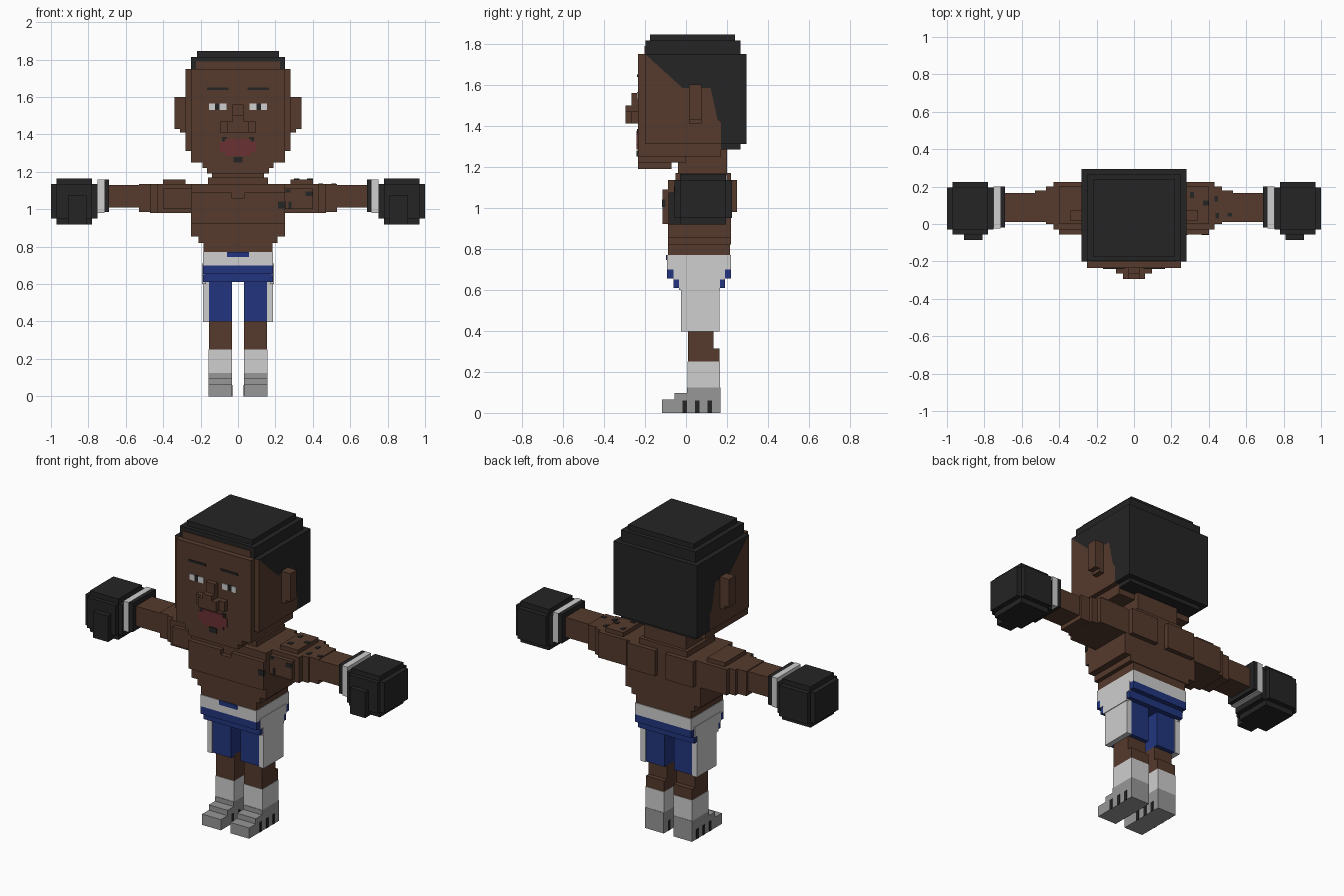
import bpy, bmesh
from mathutils import Vector


def material(name, rgb):
    m = bpy.data.materials.new(name)
    m.diffuse_color = (*rgb, 1)
    return m


SKIN = material("skin brown", (0.092, 0.043, 0.026))
BLACK = material("black", (0.018, 0.018, 0.018))
WHITE = material("white", (0.62, 0.62, 0.62))
BLUE = material("blue", (0.016, 0.036, 0.21))
GREY = material("shoe grey", (0.31, 0.31, 0.31))
RED = material("lip red", (0.145, 0.031, 0.034))


def add_box(bm, x0, x1, y0, y1, z0, z1):
    r = bmesh.ops.create_cube(bm, size=1)
    for v in r["verts"]:
        v.co = Vector((x0 + (v.co.x + 0.5) * (x1 - x0),
                       y0 + (v.co.y + 0.5) * (y1 - y0),
                       z0 + (v.co.z + 0.5) * (z1 - z0)))


def finish(name, bm, *mats):
    bmesh.ops.recalc_face_normals(bm, faces=bm.faces)
    me = bpy.data.meshes.new(name)
    bm.to_mesh(me)
    bm.free()
    for m in mats:
        me.materials.append(m)
    ob = bpy.data.objects.new(name, me)
    bpy.context.collection.objects.link(ob)
    return ob


def part(name, mat, *boxes, side=1):
    """One object made of boxes (x0, x1, y0, y1, z0, z1); side=-1 mirrors in x."""
    bm = bmesh.new()
    for x0, x1, *rest in boxes:
        a, b = sorted((x0 * side, x1 * side))
        add_box(bm, a, b, *rest)
    return finish(name, bm, mat)


def core(name, mat, w, *rest):
    """Parts symmetric about x = 0: half widths instead of x ranges."""
    return part(name, mat, *[(-b[0], *b) for b in (w, *rest)])


# Head block, cut along the hairline and coloured by region
bm = bmesh.new()
add_box(bm, -0.28, 0.28, -0.2, 0.295, 1.31, 1.75)
cuts = [((0, -0.2, 1.75), (0, 0.905, 1)),
        ((0, 0, 1.585), (0, 0, 1)),
        ((0, 0.12, 1.585), (0, 0.23, 0.05)),
        ((0, 0.17, 1.355), (0, 1, 0))]
for co, no in cuts:
    bmesh.ops.bisect_plane(bm, geom=bm.verts[:] + bm.edges[:] + bm.faces[:],
                           plane_co=co, plane_no=no)
for f in bm.faces:
    c = f.calc_center_median()
    d = [(c - Vector(co)).dot(Vector(no)) > 0 for co, no in cuts]
    f.material_index = int((d[0] and d[1]) or (d[2] and d[0]) or d[3])
    if c.y < -0.19:
        f.material_index = 0
finish("head", bm, SKIN, BLACK)

# Hair layers above and behind
core("hair_top", BLACK, (0.25, -0.198, 0.265, 1.75, 1.815),
     (0.22, -0.175, 0.24, 1.815, 1.845))
core("hair_nape", BLACK, (0.25, 0.17, 0.265, 1.285, 1.31))
core("forehead", SKIN, (0.225, -0.203, -0.19, 1.75, 1.79))

# Face slab, jaw and neck
core("face", SKIN, (0.25, -0.235, -0.19, 1.25, 1.75))
core("jaw", SKIN, (0.25, -0.2, 0.17, 1.25, 1.31), (0.19, -0.235, 0.0, 1.22, 1.25),
     (0.165, -0.235, -0.07, 1.19, 1.22))
core("neck", SKIN, (0.14, -0.04, 0.2, 1.16, 1.30))
core("nose", SKIN, (0.03, -0.265, -0.23, 1.41, 1.56), (0.095, -0.265, -0.23, 1.41, 1.47),
     (0.06, -0.295, -0.23, 1.41, 1.47), (0.03, -0.295, -0.23, 1.41, 1.50))
core("lips", RED, (0.095, -0.241, -0.233, 1.305, 1.36), (0.07, -0.241, -0.233, 1.285, 1.375))
core("goatee", BLACK, (0.025, -0.241, -0.233, 1.25, 1.28))

for s, tag in ((1, "left"), (-1, "right")):
    def side(name, mat, *boxes):
        part(f"{tag}_{name}", mat, *boxes, side=s)

    # Face details
    side("ear", SKIN, (0.27, 0.34, 0.015, 0.075, 1.43, 1.6), (0.27, 0.31, 0.015, 0.075, 1.41, 1.6))
    side("eyebrow", BLACK, (0.05, 0.165, -0.24, -0.233, 1.637, 1.65))
    side("eye_white", WHITE, (0.062, 0.098, -0.24, -0.233, 1.53, 1.565),
         (0.124, 0.156, -0.24, -0.233, 1.53, 1.565))
    side("pupil", BLACK, (0.098, 0.124, -0.24, -0.233, 1.53, 1.565))
    side("moustache", BLACK, (0.06, 0.085, -0.24, -0.233, 1.362, 1.385))

    # Chest and back muscles
    side("pectoral", SKIN, (0.035, 0.25, -0.115, -0.08, 0.92, 1.09),
         (0.0, 0.25, -0.115, -0.08, 0.92, 1.06))
    side("shoulder_blade", SKIN, (0.035, 0.22, 0.2, 0.248, 0.98, 1.135))

    # Arm
    side("shoulder", SKIN, (0.24, 0.43, -0.03, 0.225, 0.98, 1.135),
         (0.24, 0.4, -0.055, 0.225, 1.0, 1.11), (0.28, 0.4, 0.0, 0.2, 1.135, 1.16))
    side("upper_arm", SKIN, (0.43, 0.47, 0.0, 0.2, 0.98, 1.135),
         (0.47, 0.53, 0.01, 0.18, 0.985, 1.135))
    side("forearm", SKIN, (0.52, 0.70, 0.012, 0.165, 1.01, 1.13))

    # Boxing glove
    side("glove_cuff", BLACK, (0.69, 0.715, -0.02, 0.2, 0.985, 1.16))
    side("glove_band", WHITE, (0.715, 0.75, -0.025, 0.2, 0.98, 1.16))
    side("glove", BLACK, (0.75, 1.0, -0.03, 0.195, 0.95, 1.135),
         (0.78, 0.97, -0.055, 0.225, 0.95, 1.135),
         (0.78, 0.97, -0.03, 0.195, 0.918, 1.165))
    side("glove_thumb", BLACK, (0.81, 0.91, -0.085, 0.0, 0.918, 1.075))

    # Shorts leg with side stripe
    side("shorts_leg", BLUE, (0.032, 0.157, -0.02, 0.16, 0.4, 0.62))
    side("shorts_stripe", WHITE, (0.156, 0.188, -0.024, 0.164, 0.397, 0.62),
         (0.17, 0.192, -0.035, 0.165, 0.6, 0.66),
         (0.18, 0.192, -0.06, 0.19, 0.65, 0.71))

    # Leg, sock and shoe
    side("leg", SKIN, (0.032, 0.155, 0.01, 0.135, 0.25, 0.41),
         (0.032, 0.155, 0.01, 0.163, 0.25, 0.315))
    side("sock", WHITE, (0.032, 0.157, 0.008, 0.165, 0.125, 0.25))
    side("shoe", GREY, (0.032, 0.157, 0.005, 0.167, 0, 0.125),
         (0.032, 0.157, -0.055, 0.167, 0, 0.097), (0.032, 0.157, -0.118, 0.167, 0, 0.065))
    side("shoe_stripes", BLACK, *[(xa, xa + 0.003, y, y + 0.022, 0.0, 0.06)
                                  for xa in (0.03, 0.156) for y in (-0.018, 0.045, 0.105)])

# Torso
core("torso", SKIN, (0.25, -0.088, 0.22, 0.90, 1.135), (0.25, -0.088, 0.22, 0.855, 0.90),
     (0.21, -0.088, 0.22, 0.82, 0.86), (0.185, -0.088, 0.215, 0.765, 0.83))
core("trapezius", SKIN, (0.16, -0.05, 0.22, 1.13, 1.17))

# Shorts hips and waistband
core("waistband", WHITE, (0.188, -0.092, 0.22, 0.70, 0.77))
core("shorts_hips", BLUE, (0.188, -0.092, 0.22, 0.655, 0.70), (0.188, -0.06, 0.19, 0.61, 0.655))
core("waist_patch", BLUE, (0.06, -0.097, -0.09, 0.745, 0.771))

# Painted marks on one shoulder and the chest
part("shoulder_marks", BLACK,
     (0.215, 0.253, -0.118, -0.10, 1.005, 1.04), (0.36, 0.401, -0.058, -0.05, 1.07, 1.095),
     (0.27, 0.285, -0.058, -0.05, 1.0, 1.04), (0.255, 0.28, -0.058, -0.05, 1.09, 1.105),
     (0.30, 0.33, 0.04, 0.065, 1.157, 1.163), (0.37, 0.402, 0.10, 0.125, 1.157, 1.163),
     (0.30, 0.32, 0.14, 0.17, 1.157, 1.163), (0.435, 0.455, 0.03, 0.06, 1.132, 1.138),
     (0.50, 0.525, 0.04, 0.06, 1.132, 1.138), (0.43, 0.45, 0.12, 0.15, 1.132, 1.138))
